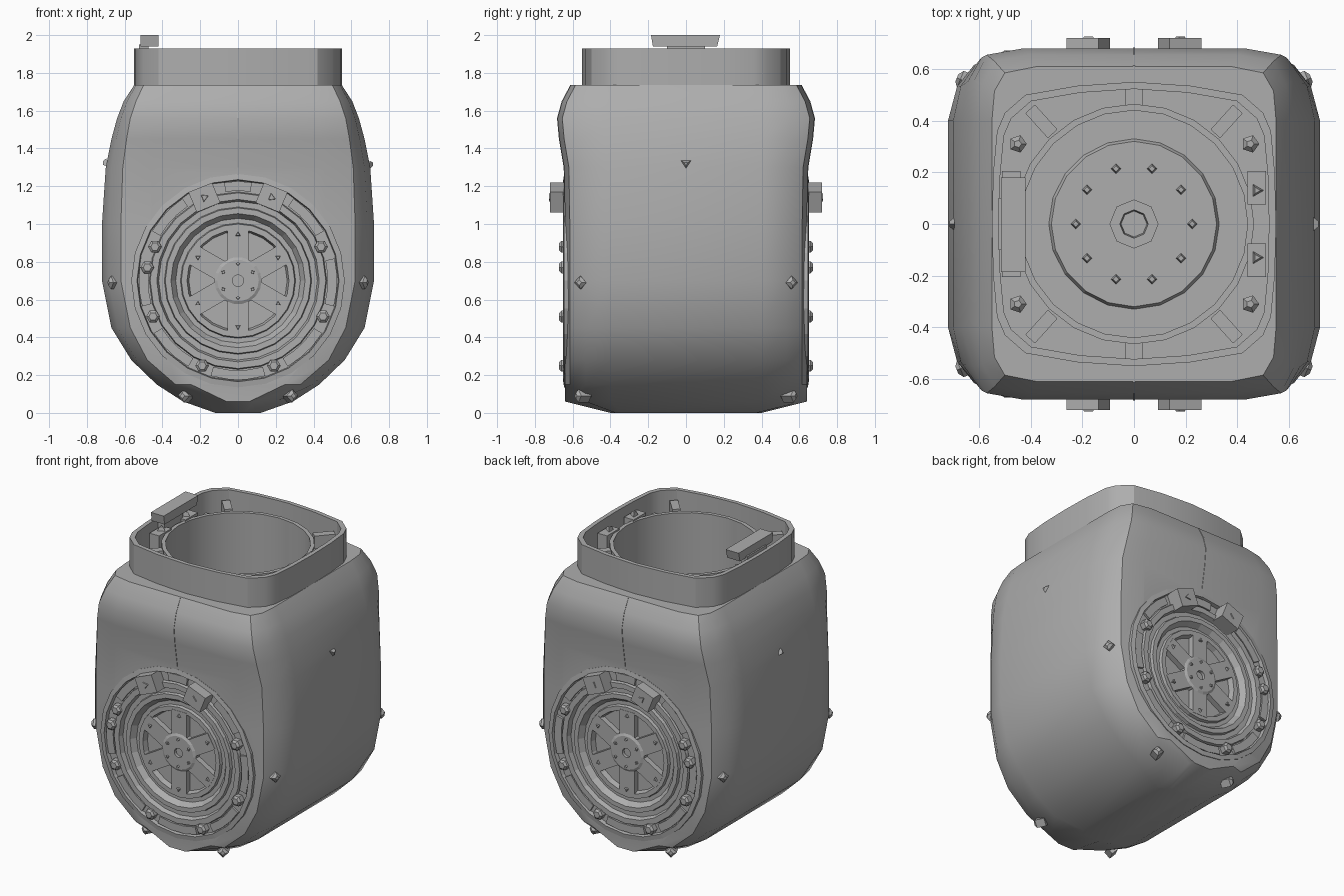
import bpy
import bmesh
from math import sin, cos, pi, radians, atan2, hypot
from mathutils import Matrix, Vector

cube = bpy.data.objects.get("Cube")
if cube:
    bpy.data.objects.remove(cube, do_unlink=True)

grey = bpy.data.materials.new("neutral grey")
grey.use_nodes = True
grey.diffuse_color = (0.42, 0.42, 0.42, 1)
grey.node_tree.nodes["Principled BSDF"].inputs["Base Color"].default_value = (0.42, 0.42, 0.42, 1)

T = Matrix.Translation


def add(name, bm, matrix=Matrix(), smooth=None):
    bmesh.ops.transform(bm, matrix=matrix, verts=bm.verts)
    bmesh.ops.recalc_face_normals(bm, faces=bm.faces)
    mesh = bpy.data.meshes.new(name)
    bm.to_mesh(mesh)
    bm.free()
    mesh.materials.append(grey)
    ob = bpy.data.objects.new(name, mesh)
    bpy.context.collection.objects.link(ob)
    if smooth:
        soften(ob, smooth)
    return ob


def soften(ob, angle):
    bpy.ops.object.select_all(action="DESELECT")
    ob.select_set(True)
    bpy.context.view_layer.objects.active = ob
    bpy.ops.object.shade_smooth_by_angle(angle=radians(angle))


def loft(loops, closed=False):
    """Skin matching loops; cap the ends, or join last to first."""
    bm = bmesh.new()
    rings = [[bm.verts.new(p) for p in loop] for loop in loops]
    pairs = list(zip(rings, rings[1:])) + ([(rings[-1], rings[0])] if closed else [])
    for a, b in pairs:
        for i in range(len(a)):
            j = (i + 1) % len(a)
            bm.faces.new((a[i], a[j], b[j], b[i]))
    if not closed:
        bm.faces.new(rings[0])
        bm.faces.new(rings[-1])
    return bm


def lathe(name, profile, seg, matrix=Matrix(), closed=False, smooth=None):
    loops = [[(r * cos(2 * pi * i / seg), r * sin(2 * pi * i / seg), h) for i in range(seg)]
             for r, h in profile]
    return add(name, loft(loops, closed), matrix, smooth)


def box(name, size, matrix):
    bm = bmesh.new()
    bmesh.ops.create_cube(bm, size=1)
    bmesh.ops.scale(bm, vec=size, verts=bm.verts)
    return add(name, bm, matrix)


def arc_block(name, r0, r1, h0, h1, a0, a1, matrix, steps=3):
    """Curved bar between two radii and two angles (degrees)."""
    loops = []
    for i in range(steps + 1):
        a = radians(a0 + (a1 - a0) * i / steps)
        loops.append([(r * cos(a), r * sin(a), h)
                      for r, h in ((r0, h0), (r1, h0), (r1, h1), (r0, h1))])
    return add(name, loft(loops), matrix)


def cut(ob, cutter):
    cutter.hide_render = True
    mod = ob.modifiers.new("cut", "BOOLEAN")
    mod.operation = "DIFFERENCE"
    mod.object = cutter
    bpy.context.view_layer.objects.active = ob
    bpy.ops.object.modifier_apply(modifier=mod.name)
    bpy.data.objects.remove(cutter, do_unlink=True)


# Housing: rounded horizontal sections (height, half width, face half width, face depth)
sections = [(0, .12, .05, .40), (.06, .29, .08, .64), (.15, .43, .33, .64), (.28, .565, .48, .64),
            (.45, .67, .57, .64), (.7, .72, .62, .64), (1.0, .72, .62, .64), (1.3, .70, .61, .645),
            (1.45, .67, .59, .67), (1.56, .64, .57, .68), (1.65, .605, .54, .655), (1.735, .55, .50, .61)]


def section(z, wide, face, depth):
    start = min(.4, depth - .06)
    quarter = [(wide, start), (wide * .5 + face * .5 + .015, start + (depth - start) * .55),
               (face, depth - .025), (face * .75, depth)]
    half = quarter + [(-x, y) for x, y in reversed(quarter)]
    return [(x, y, z) for x, y in half + [(-x, -y) for x, y in half]]


housing = add("housing", loft([section(*s) for s in sections]))
cut(housing, lathe("bore_cutter", [(.445, 1.25), (.445, 2)], 24))

# Frames for the two wheel faces: local z points out of the housing
front = T((0, 0, .7)) @ Matrix.Rotation(pi / 2, 4, "X")
faces = {"front": front, "back": Matrix.Scale(-1, 4, (0, 1, 0)) @ front}
for m in faces.values():
    cut(housing, lathe("wheel_cutter", [(.55, .54), (.55, .9)], 24, m))
soften(housing, 32)

# Wheels, with stepped rings, spokes and bolts
ring_profile = [(.565, .52), (.565, .645), (.535, .65), (.53, .625), (.47, .625), (.465, .645),
                (.43, .645), (.42, .615), (.39, .615), (.385, .635), (.355, .635), (.33, .60),
                (.305, .60), (.30, .62), (.27, .62), (.26, .585), (.01, .585), (.01, .52)]
bolt_spots = [(.44, .18), (-.44, .18), (-.48, .07), (.45, -.19), (-.45, -.19), (.19, -.45), (-.19, -.45)]
for side, m in faces.items():
    lathe(side + "_wheel", ring_profile, 24, m)
    lathe(side + "_hub", [(.125, .56), (.125, .622), (.11, .63), (.03, .63), (.03, .61)], 18, m)
    for k in range(6):
        a = radians(30 + 60 * k)
        spin = m @ Matrix.Rotation(a, 4, "Z")
        box(side + "_spoke", (.17, .11, .05), spin @ T((.19, 0, .597)))
        lathe(side + "_spoke_bolt", [(.02, .6), (.012, .635)], 3, spin @ T((.245, 0, 0)))
        lathe(side + "_hub_bolt", [(.014, .6), (.009, .642)], 4, spin @ T((.09, 0, 0)))
    for x, y in bolt_spots:
        a = atan2(y, x)
        lathe(side + "_rim_bolt", [(.036, .6), (.036, .66), (.022, .672)], 6, m @ T((x, y, 0)))
    for s in (1, -1):
        tilt = m @ Matrix.Rotation(radians(-22 * s), 4, "Z")
        box(side + "_rim_pad", (.135, .115, .14), tilt @ T((0, .475, .65)))
        lathe(side + "_pad_bolt", [(.035, .7), (.02, .726)], 3, tilt @ T((0, .475, 0)))
    # Raised bars in the rim channel between the bolts
    for a0, a1 in ((-15, 13), (30, 56), (82, 98), (124, 150), (172, 195), (212, 240), (254, 286), (300, 328)):
        arc_block(side + "_rim_bar", .475, .525, .6, .64, a0, a1, m)

# Collar: softly bulging square tube
corner = [(.55, 0), (.545, .20), (.53, .36), (.50, .43), (.42, .50), (.22, .535)]
top_half = corner + [(0, .55)] + [(-x, y) for x, y in reversed(corner)]
outline = top_half + [(-x, -y) for x, y in top_half[1:-1]]


def rim(scale, z):
    return [(x * scale, y * scale, z) for x, y in outline]


add("collar", loft([rim(1, 1.68), rim(1, 1.93), rim(.95, 1.93), rim(.95, 1.68)], closed=True), smooth=30)

# Bore sleeve and the plate at its bottom
lathe("bore_sleeve", [(.465, 1.25), (.465, 1.86), (.44, 1.86), (.44, 1.25)], 24, closed=True, smooth=30)
lathe("bore_floor", [(.45, 1.2), (.45, 1.27), (.33, 1.27), (.32, 1.29), (.01, 1.29), (.01, 1.2)], 20)
lathe("bore_hub", [(.095, 1.27), (.095, 1.33), (.055, 1.33), (.05, 1.30)], 8)
for k in range(10):
    a = radians(36 * k)
    lathe("floor_bolt", [(.022, 1.28), (.012, 1.32)], 4, T((.225 * cos(a), .225 * sin(a), 0)))

# Lugs and clips between sleeve and collar
for sx in (1, -1):
    for sy in (1, -1):
        turn = Matrix.Rotation(atan2(sy * .41, sx * .37), 4, "Z")
        box("corner_lug", (.13, .05, .16), turn @ T((.535, 0, 1.79)))
        box("side_clip", (.07, .13, .14), T((sx * .475, sy * .14, 1.80)))
        lathe("clip_bolt", [(.032, 1.86), (.015, 1.895)], 3, T((sx * .475, sy * .13, 0)))
        lathe("ledge_bolt", [(.035, 1.72), (.035, 1.80), (.015, 1.82)], 5, T((sx * .45, sy * .31, 0)))
for sy in (1, -1):
    box("end_clip", (.07, .07, .08), T((0, sy * .49, 1.77)))

# Latch bar standing on the collar's right wall
box("latch_post", (.05, .2, .14), T((-.50, 0, 1.88)))
add("latch_bar", loft([[(x, -.175, z), (x, .165, z), (x, .18, 2.0), (x, -.185, 2.0)]
                       for x, z in ((-.515, 1.94), (-.42, 1.94))]))

# Small studs on the housing skin
stud_spots = [(.53, .64, 1.54, .5, .8), (.70, .56, .69, 1, .4), (.30, .57, .09, .3, .6)]
for x, y, z, nx, ny in stud_spots:
    for sx in (1, -1):
        for sy in (1, -1):
            out = Vector((sx * nx, sy * ny, 0)).to_track_quat("Z", "Y").to_matrix().to_4x4()
            lathe("skin_stud", [(.035, -.06), (.035, .0), (.015, .015)], 4, T((sx * x * .96, sy * y, z)) @ out)
for sx in (1, -1):
    lathe("side_stud", [(.03, 0), (.012, .02)], 3, T((sx * .695, 0, 1.32)) @ Matrix.Rotation(sx * pi / 2, 4, "Y"))
# Hairline seam ridge down the middle of the upper faces
for sy in (1, -1):
    add("centre_seam", loft([[(s * .004, sy * y, z) for s, y in ((-1, d - .03), (1, d - .03), (1, d + .003), (-1, d + .003))]
                             for z, d in ((1.26, .643), (1.3, .645), (1.45, .67), (1.56, .68), (1.65, .655), (1.735, .61))]))
